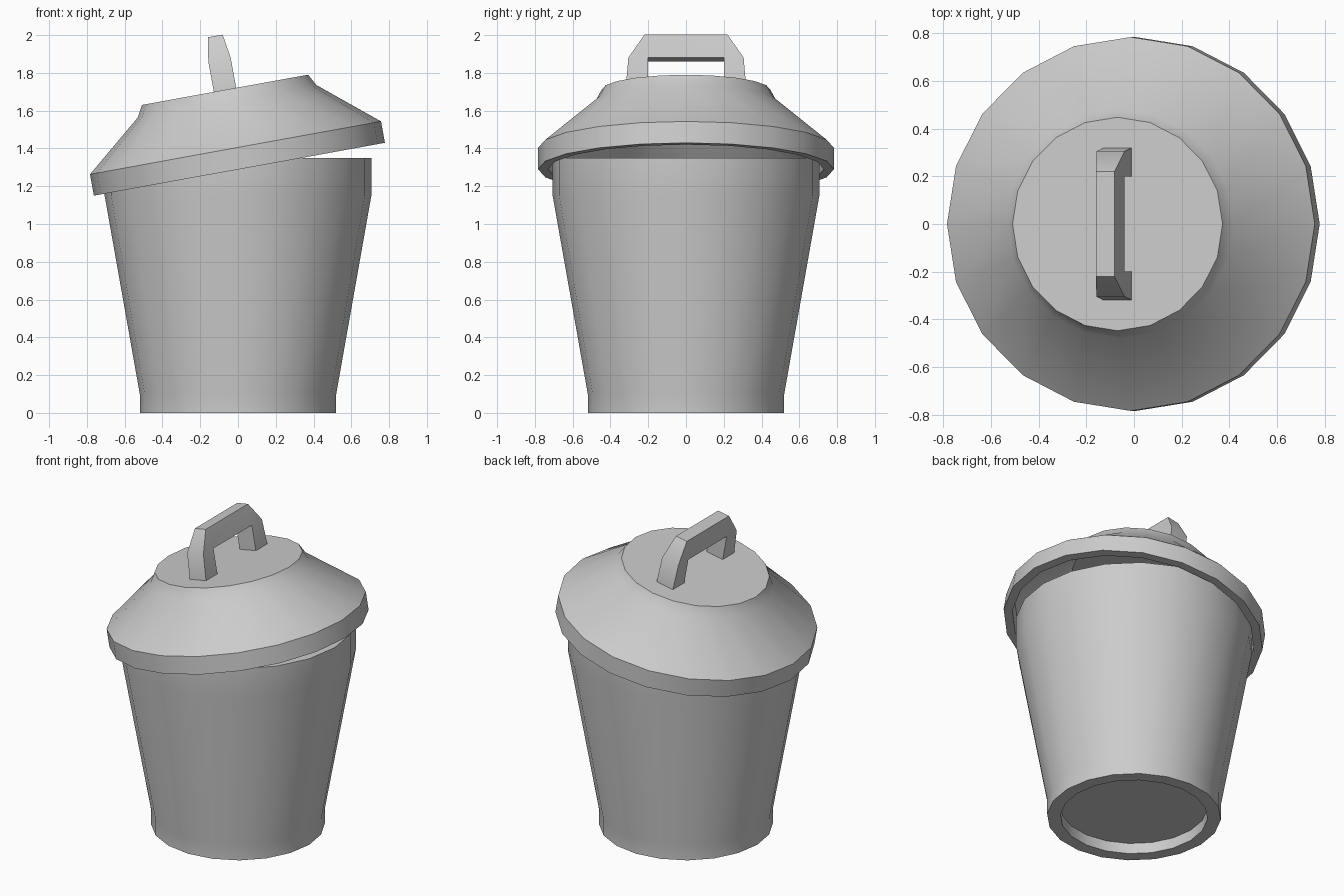
import bpy, bmesh, math
from mathutils import Matrix

if "Cube" in bpy.data.objects:
    bpy.data.objects.remove(bpy.data.objects["Cube"])

SIDES = 20
TILT = Matrix.Translation((0.0075, 0, 1.29)) @ Matrix.Rotation(math.radians(-10.3), 4, 'Y')


def finish(name, bm, matrix=None):
    bmesh.ops.recalc_face_normals(bm, faces=bm.faces[:])
    if matrix:
        bm.transform(matrix)
    mesh = bpy.data.meshes.new(name)
    bm.to_mesh(mesh)
    bm.free()
    obj = bpy.data.objects.new(name, mesh)
    bpy.context.collection.objects.link(obj)
    bpy.ops.object.select_all(action='DESELECT')
    obj.select_set(True)
    bpy.context.view_layer.objects.active = obj
    bpy.ops.object.shade_smooth_by_angle(angle=math.radians(32))
    return obj


def lathe(name, profile, matrix=None):
    """Revolve (radius, height) points; both ends are capped flat."""
    bm = bmesh.new()
    step = 2 * math.pi / SIDES
    rings = [[bm.verts.new((r * math.cos(i * step), r * math.sin(i * step), z))
              for i in range(SIDES)] for r, z in profile]
    for a, b in zip(rings, rings[1:]):
        for i in range(SIDES):
            j = (i + 1) % SIDES
            bm.faces.new((a[i], a[j], b[j], b[i]))
    bm.faces.new(rings[0])
    bm.faces.new(rings[-1])
    return finish(name, bm, matrix)


# Open bin with recessed base and inner wall
lathe("bin_body", [(0.44, 0.07), (0.44, 0), (0.52, 0), (0.52, 0.10), (0.706, 1.15),
                   (0.706, 1.35), (0.65, 1.35), (0.65, 1.15), (0.47, 0.12)])

# Hollow lid, tipped to one side
lathe("lid", [(0.447, 0.427), (0.48, 0.366), (0.783, 0.115), (0.783, 0),
              (0.73, 0), (0.73, 0.09), (0.45, 0.325), (0.42, 0.375)], TILT)

# Handle: half outline as (y, height, half depth), mirrored across y
bm = bmesh.new()
outline = [(0.20, -0.01, 0.06), (0.32, -0.01, 0.06), (0.305, 0.163, 0.06),
           (0.22, 0.29, 0.04), (0.20, 0.163, 0.06)]


def side(sx, sy):
    return [bm.verts.new((sx * d, sy * y, w + 0.427)) for y, w, d in outline]


v = {(sx, sy): side(sx, sy) for sx in (1, -1) for sy in (1, -1)}
for sx in (1, -1):
    p, q = v[sx, 1], v[sx, -1]
    bm.faces.new((p[2], p[3], q[3], q[2], q[4], p[4]))
    for s in (p, q):
        bm.faces.new((s[0], s[1], s[2], s[4]))
for sy in (1, -1):
    f, b = v[1, sy], v[-1, sy]
    for i, j in ((0, 1), (1, 2), (2, 3), (4, 0)):
        bm.faces.new((f[i], f[j], b[j], b[i]))
for i in (3, 4):
    bm.faces.new((v[1, 1][i], v[1, -1][i], v[-1, -1][i], v[-1, 1][i]))
finish("lid_handle", bm, TILT)
